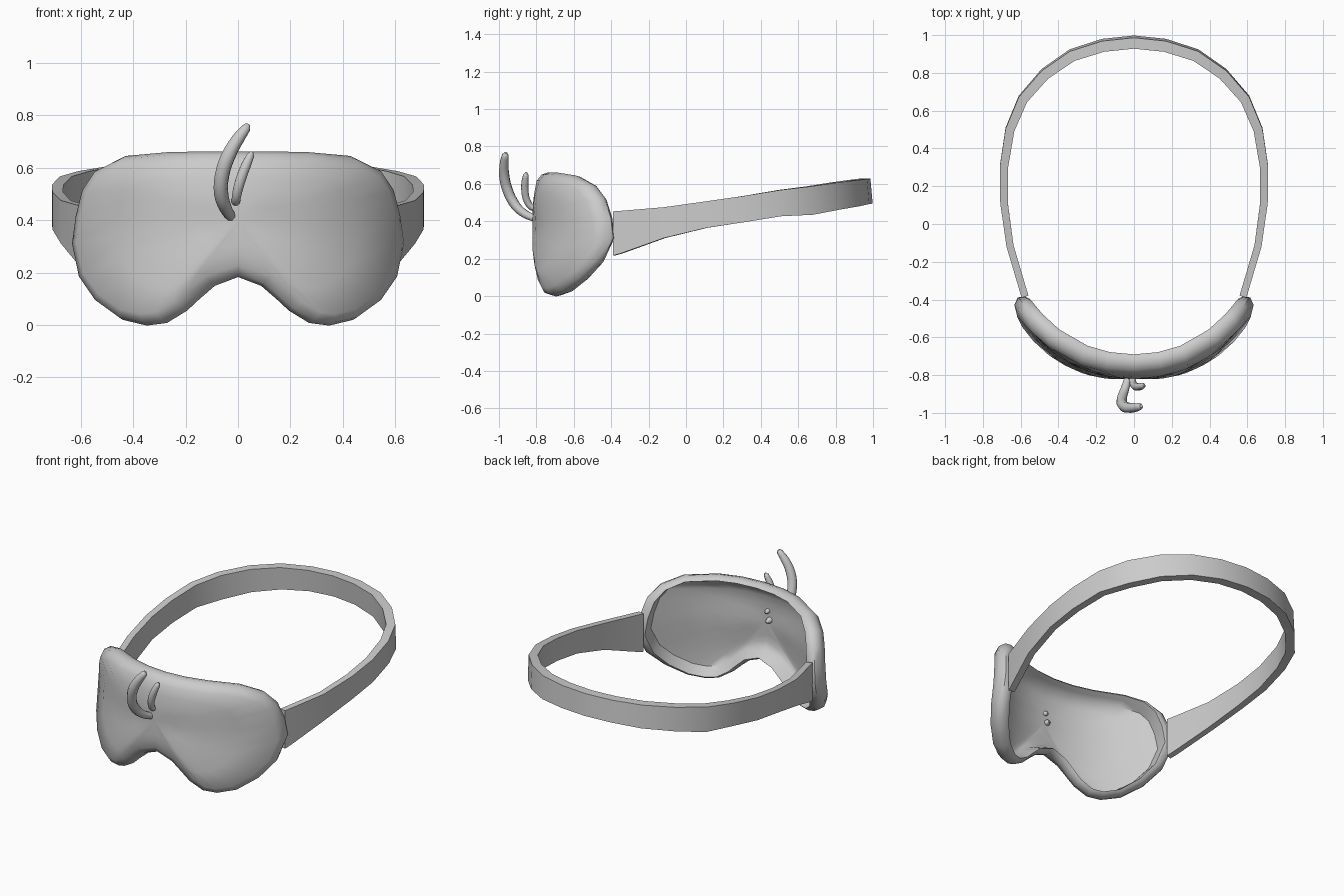
import bpy, bmesh, math
from mathutils import Vector

cube = bpy.data.objects.get("Cube")
if cube:
    bpy.data.objects.remove(cube, do_unlink=True)

grey = bpy.data.materials.new("soft grey")
grey.use_nodes = True
colour = (0.6, 0.6, 0.6, 1)
grey.diffuse_color = colour
grey.node_tree.nodes["Principled BSDF"].inputs["Base Color"].default_value = colour


def make_object(name, bm, angle):
    bmesh.ops.recalc_face_normals(bm, faces=bm.faces)
    mesh = bpy.data.meshes.new(name)
    bm.to_mesh(mesh)
    bm.free()
    obj = bpy.data.objects.new(name, mesh)
    bpy.context.collection.objects.link(obj)
    mesh.materials.append(grey)
    bpy.ops.object.select_all(action='DESELECT')
    obj.select_set(True)
    bpy.context.view_layer.objects.active = obj
    bpy.ops.object.shade_smooth_by_angle(angle=math.radians(angle))
    return obj


def bridge(bm, a, b):
    for i in range(len(a)):
        j = (i + 1) % len(a)
        bm.faces.new((a[i], a[j], b[j], b[i]))


# Mask: a thin bowl made of outline rings, inset and bent around the face
def face_curve(x):
    return -0.69 + 0.7 * x**2 + 0.9 * x**4


def face_normal(x):
    return Vector((1.4 * x + 3.6 * x**3, -1)).normalized()


def cheek(z):
    return .12 * max(.35 - z, 0)


half = [(0, .662), (.14, .662), (.27, .66), (.44, .645), (.54, .595), (.59, .52),
        (.615, .42), (.63, .31), (.605, .18), (.545, .088), (.455, .02), (.36, -.002),
        (.28, .008), (.20, .055), (.15, .1), (.09, .15), (0, .183)]
half = [Vector((x - (.062 + cheek(z)) * face_normal(x * .92).x, z)) for x, z in half]
outline = half + [Vector((-p.x, p.y)) for p in reversed(half[1:-1])]
count = len(outline)
centre = Vector((0, .4))


def inset(dist):
    ring = []
    for i, p in enumerate(outline):
        t = (outline[(i + 1) % count] - outline[i - 1]).normalized()
        ring.append(p + Vector((t.y, -t.x)) * dist)
    return ring


def bend(p, depth):
    n = face_normal(p.x) * (depth + cheek(p.y))
    return (p.x + n.x, face_curve(p.x) + n.y, p.y)


bm = bmesh.new()
rings = []
for s, depth in [(.25, .1), (.5, .098), (.75, .092)]:
    rings.append(([centre + (p - centre) * s for p in inset(.05)], depth))
for dist, depth in [(.055, .075), (.035, .03), (.02, 0), (.008, .012),
                    (0, .045), (.012, .082), (.045, .108)]:
    rings.append((inset(dist), depth))
for s, depth in [(.75, .12), (.5, .127), (.25, .13)]:
    rings.append(([centre + (p - centre) * s for p in inset(.05)], depth))
loops = [[bm.verts.new(bend(p, depth)) for p in ring] for ring, depth in rings]
for a, b in zip(loops, loops[1:]):
    bridge(bm, a, b)
for loop, depth in ((loops[0], .1), (loops[-1], .13)):
    mid = bm.verts.new(bend(centre, depth))
    for i in range(count):
        bm.faces.new((loop[i], loop[(i + 1) % count], mid))
make_object("eye_mask", bm, 50)

# Strap: outer x, outer y, top z, bottom z from the mask to the back
path = [(.595, -.39, .453, .217), (.607, -.35, .456, .228), (.675, -.12, .475, .31),
        (.708, .11, .507, .365), (.71, .31, .535, .395), (.68, .51, .567, .427),
        (.61, .68, .587, .435), (.49, .82, .607, .462), (.34, .925, .62, .48),
        (.17, .98, .626, .492), (0, .998, .628, .495)]
path += [(-x, y, a, b) for x, y, a, b in reversed(path[:-1])]
bm = bmesh.new()
sections = []
for i, (x, y, top, low) in enumerate(path):
    p, q = path[max(i - 1, 0)], path[min(i + 1, len(path) - 1)]
    t = Vector((q[0] - p[0], q[1] - p[1])).normalized()
    thick = .038 + .02 * max(y, 0)
    ix, iy = x - t.y * thick, y + t.x * thick
    lean = .012 * max(y, 0)
    sections.append([bm.verts.new(v) for v in (
        (x, y - lean, top), (x, y, low), (ix, iy, low), (ix, iy - lean, top))])
for a, b in zip(sections, sections[1:]):
    bridge(bm, a, b)
bm.faces.new(sections[0])
bm.faces.new(sections[-1])
make_object("head_strap", bm, 25)


# Lashes: tapered curved tubes rooted through the mask
def lash(name, points):
    curve = bpy.data.curves.new(name, 'CURVE')
    curve.dimensions = '3D'
    curve.bevel_depth = 1.1
    curve.bevel_resolution = 2
    curve.resolution_u = 3
    curve.use_fill_caps = True
    spline = curve.splines.new('BEZIER')
    spline.bezier_points.add(len(points) - 1)
    for bp, (x, y, z, r) in zip(spline.bezier_points, points):
        bp.co = (x, y, z)
        bp.radius = r
        bp.handle_left_type = bp.handle_right_type = 'AUTO'
    temp = bpy.data.objects.new(name, curve)
    bpy.context.collection.objects.link(temp)
    bpy.context.view_layer.update()
    mesh = bpy.data.meshes.new_from_object(temp.evaluated_get(
        bpy.context.evaluated_depsgraph_get()))
    bpy.data.objects.remove(temp)
    bm = bmesh.new()
    bm.from_mesh(mesh)
    make_object(name, bm, 60)


lash("large_lash", [(.038, -.963, .766, .008), (.031, -.966, .752, .017),
                    (0, -.972, .71, .023), (-.037, -.972, .645, .026),
                    (-.061, -.955, .57, .026), (-.064, -.922, .5, .025),
                    (-.05, -.88, .452, .022), (-.032, -.82, .42, .019),
                    (-.02, -.78, .41, .016), (-.016, -.762, .405, .005)])
lash("small_lash", [(.053, -.853, .66, .006), (.047, -.856, .646, .014),
                    (.031, -.861, .61, .018), (.012, -.861, .56, .019),
                    (-.002, -.85, .51, .018), (-.008, -.825, .475, .016),
                    (-.01, -.78, .465, .013), (-.01, -.765, .46, .005)])
